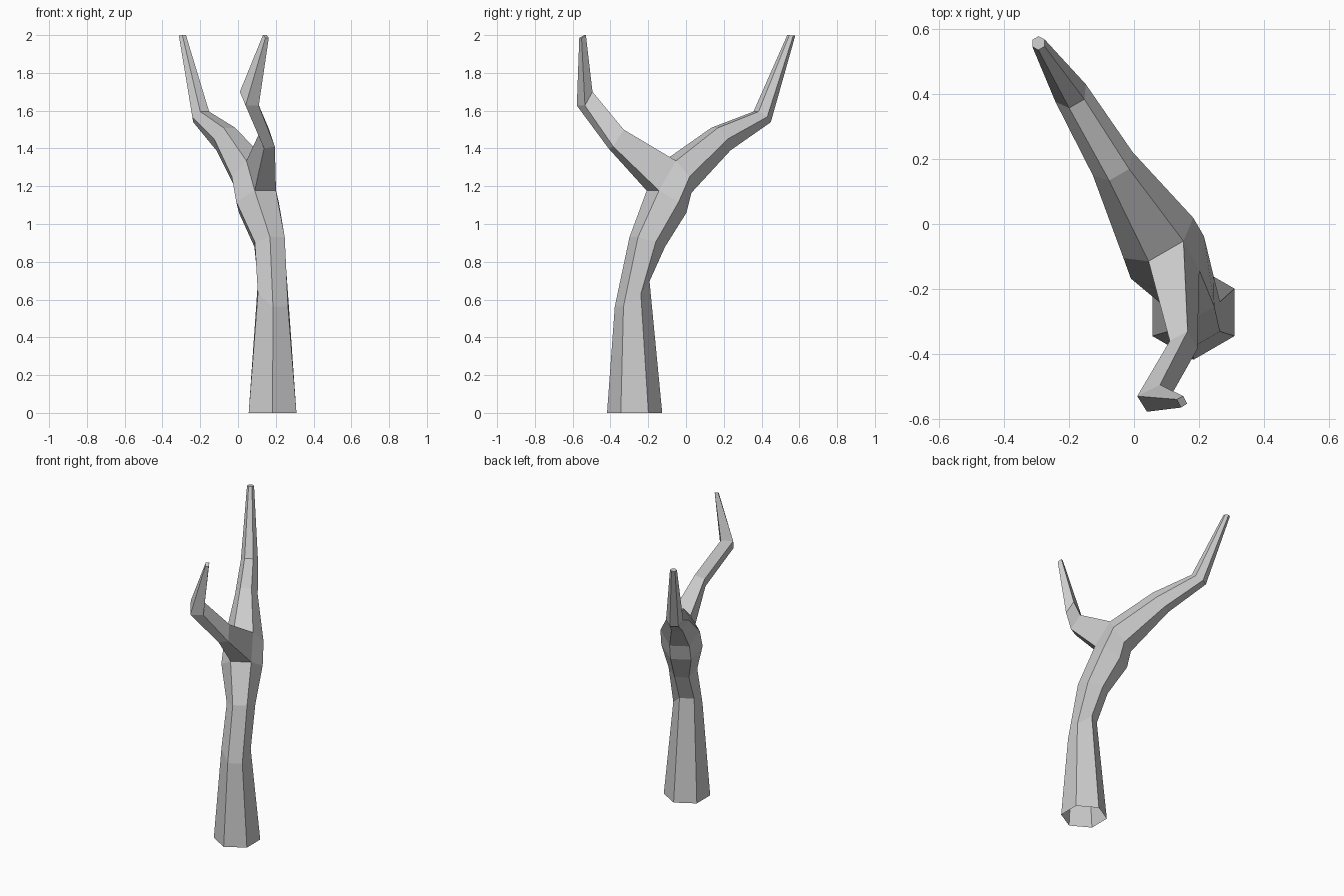
import bpy, bmesh
from math import sin, cos, radians
from mathutils import Vector

if "Cube" in bpy.data.objects:
    bpy.data.objects.remove(bpy.data.objects["Cube"])

# The trunk leans inside one vertical plane: SIDE is across it, LEAN along it
SIDE = Vector((cos(radians(30)), sin(radians(30)), 0))
LEAN = Vector((-sin(radians(30)), cos(radians(30)), 0))
UP = Vector((0, 0, 1))

# Trunk sections: centre, radius across, radius along lean, tilt in degrees
trunk = [
    ((0.183, -0.272, 0.0), 0.146, 0.146, 0),
    ((0.185, -0.285, 0.63), 0.092, 0.12, -40),
    ((0.167, -0.205, 0.905), 0.09, 0.10, 17),
    ((0.103, -0.103, 1.118), 0.13, 0.118, 35),
    ((0.075, -0.043, 1.25), 0.124, 0.112, 61),
    ((-0.065, 0.185, 1.45), 0.071, 0.082, 57),
    ((-0.195, 0.403, 1.567), 0.054, 0.054, 37),
    ((-0.294, 0.557, 1.998), 0.022, 0.021, 5),
]
FORK = 3  # section where the side branch leaves

# Side branch sections: lower left, lower right, upper right, upper left
branch = [
    [(0.138, -0.41, 1.40), (0.195, -0.385, 1.41), (0.165, -0.33, 1.50), (0.11, -0.36, 1.475)],
    [(0.04, -0.578, 1.627), (0.11, -0.535, 1.627), (0.08, -0.495, 1.70), (0.01, -0.53, 1.70)],
    [(0.145, -0.565, 1.985), (0.163, -0.553, 1.985), (0.152, -0.53, 2.0), (0.132, -0.54, 2.0)],
]

bm = bmesh.new()


def hex_ring(centre, across, along, tilt):
    t = radians(tilt)
    fwd = LEAN * cos(t) - UP * sin(t)
    ring = []
    for k in range(6):
        a = radians(60 * k)
        ring.append(bm.verts.new(Vector(centre) + SIDE * across * cos(a) + fwd * along * sin(a)))
    return ring


def bridge(a, b, skip=None):
    n = len(a)
    for i in range(n):
        if i != skip:
            j = (i + 1) % n
            bm.faces.new((a[i], a[j], b[j], b[i]))


# Trunk and main limb, with one face left out for the fork
rings = [hex_ring(*s) for s in trunk]
for i in range(len(rings) - 1):
    bridge(rings[i], rings[i + 1], 4 if i == FORK else None)
bm.faces.new(rings[-1])

# Side branch grown from the missing face
low, high = rings[FORK], rings[FORK + 1]
prev = [low[4], low[5], high[5], high[4]]
for section in branch:
    ring = [bm.verts.new(p) for p in section]
    bridge(prev, ring)
    prev = ring
bm.faces.new(prev)

bmesh.ops.recalc_face_normals(bm, faces=bm.faces[:])
mesh = bpy.data.meshes.new("forked_tree_trunk")
bm.to_mesh(mesh)
bm.free()
bpy.context.collection.objects.link(bpy.data.objects.new("forked_tree_trunk", mesh))
